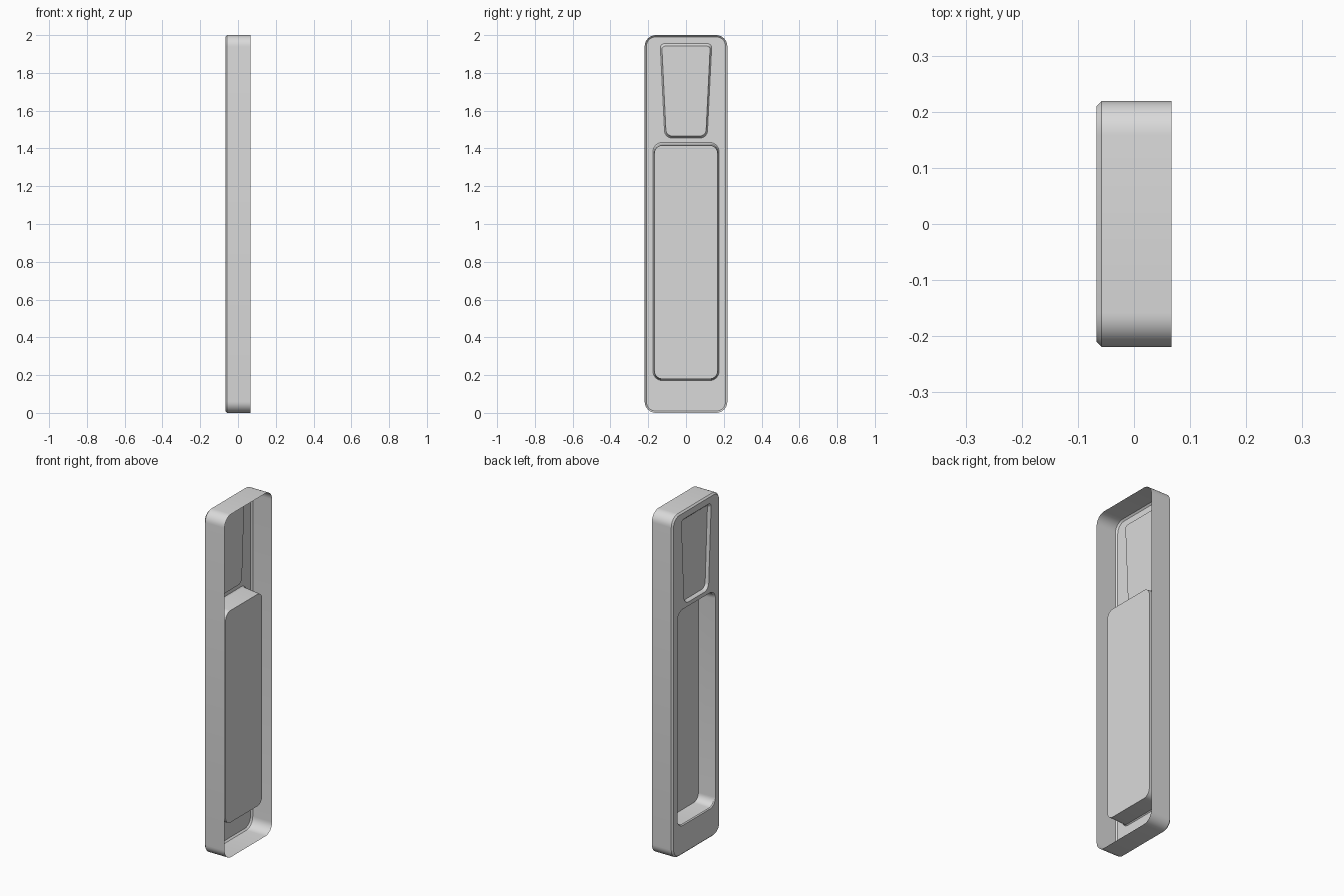
import bpy, bmesh, math
from mathutils import Vector

if "Cube" in bpy.data.objects:
    bpy.data.objects.remove(bpy.data.objects["Cube"])

FRONT, BACK = -0.067, 0.067
SEG = 8

grey = bpy.data.materials.new("light grey")
grey.diffuse_color = (0.7, 0.7, 0.7, 1)
grey.use_nodes = True
grey.node_tree.nodes["Principled BSDF"].inputs["Base Color"].default_value = grey.diffuse_color

bm = bmesh.new()


def loop(x, half_bottom, half_top, z0, z1, r_bottom, r_top):
    """Closed ring of vertices: a (tapered) rectangle with rounded corners in the YZ plane."""
    pts = [Vector((-half_bottom, z0)), Vector((half_bottom, z0)),
           Vector((half_top, z1)), Vector((-half_top, z1))]
    radii = [r_bottom, r_bottom, r_top, r_top]
    ring = []
    for i, p in enumerate(pts):
        a = (pts[i - 1] - p).normalized()
        b = (pts[(i + 1) % 4] - p).normalized()
        half = a.angle(b) / 2
        r = radii[i]
        centre = p + (a + b).normalized() * (r / math.sin(half))
        start = p + a * (r / math.tan(half)) - centre
        sweep = math.pi - 2 * half
        t0 = math.atan2(start.y, start.x)
        for k in range(SEG + 1):
            t = t0 + sweep * k / SEG
            ring.append(bm.verts.new((x, centre.x + r * math.cos(t),
                                      centre.y + r * math.sin(t))))
    return ring


def bridge(rings):
    for a, b in zip(rings, rings[1:]):
        n = len(a)
        for i in range(n):
            j = (i + 1) % n
            bm.faces.new((a[i], a[j], b[j], b[i]))


def ring_edges(ring):
    return [bm.edges.get((ring[i - 1], ring[i])) for i in range(len(ring))]


# Outer side wall, open at the back, with a chamfered front edge
outer = [loop(BACK, 0.219, 0.219, 0, 2, 0.06, 0.06),
         loop(-0.058, 0.219, 0.219, 0, 2, 0.06, 0.06),
         loop(FRONT, 0.210, 0.210, 0.009, 1.991, 0.051, 0.051)]
bridge(outer)

# Long deep pocket with a small chamfered rim
pocket = [loop(FRONT, 0.175, 0.175, 0.171, 1.432, 0.050, 0.050),
          loop(-0.061, 0.171, 0.171, 0.176, 1.427, 0.046, 0.046),
          loop(0.038, 0.168, 0.168, 0.180, 1.416, 0.043, 0.043)]
bridge(pocket)
bm.faces.new(pocket[-1])

# Shallow tapered recess near the top
recess = [loop(FRONT, 0.112, 0.137, 1.455, 1.955, 0.040, 0.022),
          loop(-0.062, 0.108, 0.132, 1.460, 1.949, 0.037, 0.020),
          loop(-0.049, 0.105, 0.128, 1.466, 1.942, 0.034, 0.018)]
bridge(recess)
bm.faces.new(recess[-1])

# Flat front panel around the two openings
rim = ring_edges(outer[-1]) + ring_edges(pocket[0]) + ring_edges(recess[0])
bmesh.ops.triangle_fill(bm, use_beauty=True, use_dissolve=False, edges=rim,
                        normal=(-1, 0, 0))

# Consistent normals, front panel facing -x
bmesh.ops.recalc_face_normals(bm, faces=bm.faces[:])
bm.normal_update()
if sum(f.normal.x * f.calc_area() for f in bm.faces) > 0:
    bmesh.ops.reverse_faces(bm, faces=bm.faces[:])

mesh = bpy.data.meshes.new("casing_shell")
bm.to_mesh(mesh)
bm.free()
mesh.materials.append(grey)
casing = bpy.data.objects.new("casing_shell", mesh)
bpy.context.collection.objects.link(casing)
bpy.context.view_layer.objects.active = casing
casing.select_set(True)
bpy.ops.object.shade_smooth_by_angle(angle=math.radians(25))
